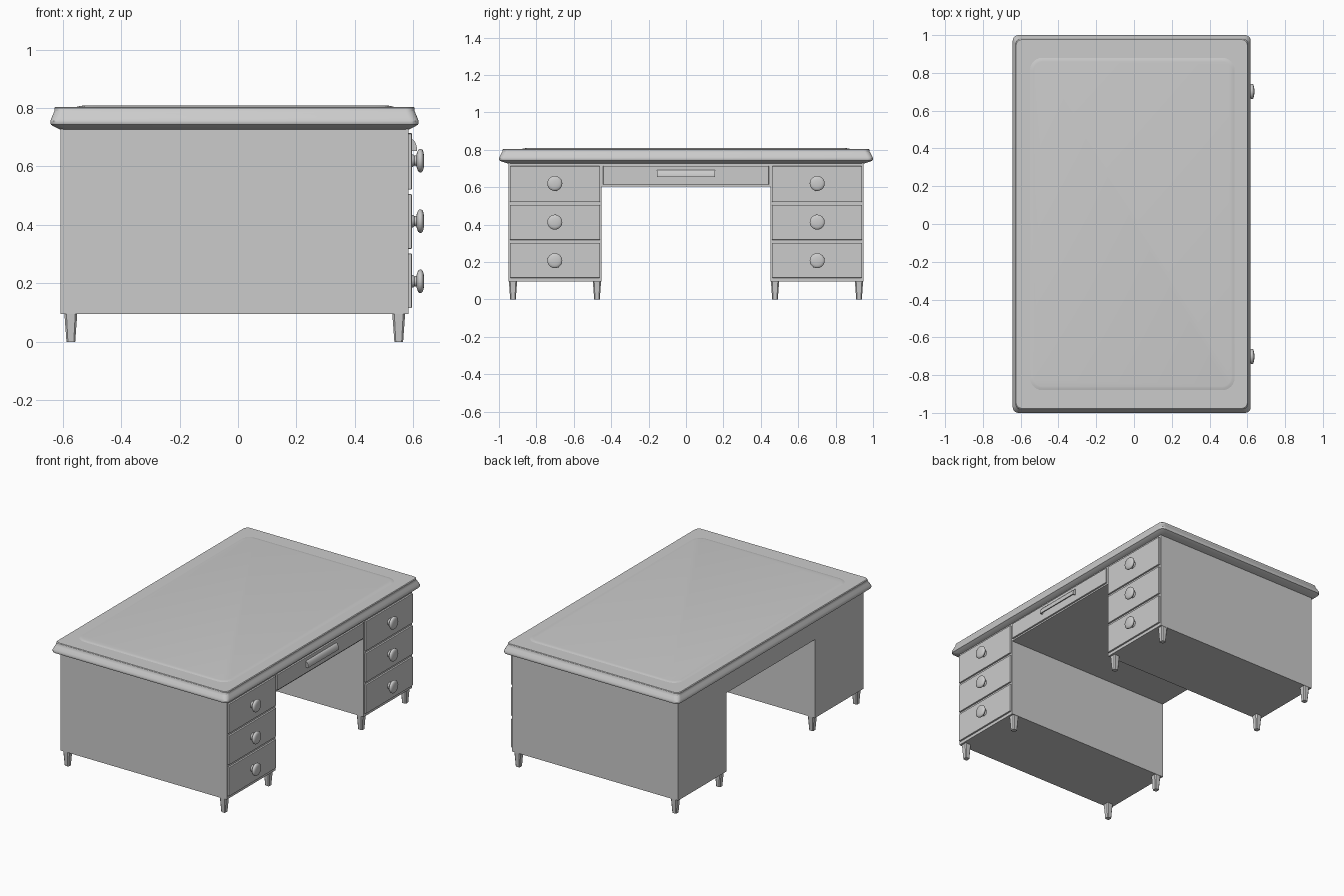
import bpy, bmesh
from math import sin, cos, pi, radians

if "Cube" in bpy.data.objects:
    bpy.data.objects.remove(bpy.data.objects["Cube"])

X0, X1 = -0.608, 0.584        # back and front faces of the carcass
CX = -0.012                   # depth centre of carcass and top


def finish(bm, name, smooth=None, bevel=0):
    bmesh.ops.recalc_face_normals(bm, faces=bm.faces)
    me = bpy.data.meshes.new(name)
    bm.to_mesh(me)
    bm.free()
    ob = bpy.data.objects.new(name, me)
    bpy.context.collection.objects.link(ob)
    if bevel:
        m = ob.modifiers.new("bevel", 'BEVEL')
        m.width, m.segments = bevel, 2
    if smooth:
        bpy.ops.object.select_all(action='DESELECT')
        ob.select_set(True)
        bpy.context.view_layer.objects.active = ob
        bpy.ops.object.shade_smooth_by_angle(angle=radians(smooth))
    return ob


def loft(name, rings, smooth=None, bevel=0):
    bm = bmesh.new()
    loops = [[bm.verts.new(p) for p in r] for r in rings]
    for a, b in zip(loops, loops[1:]):
        n = len(a)
        for i in range(n):
            j = (i + 1) % n
            bm.faces.new((a[i], a[j], b[j], b[i]))
    bm.faces.new(loops[0])
    bm.faces.new(loops[-1])
    return finish(bm, name, smooth, bevel)


def rect(cx, cy, hx, hy, z, r=0, n=6):
    if not r:
        return [(cx + a * hx, cy + b * hy, z) for a, b in ((1, 1), (-1, 1), (-1, -1), (1, -1))]
    pts = []
    for k, (a, b) in enumerate(((1, 1), (-1, 1), (-1, -1), (1, -1))):
        for i in range(n + 1):
            t = (k + i / n) * pi / 2
            pts.append((cx + a * (hx - r) + r * cos(t), cy + b * (hy - r) + r * sin(t), z))
    return pts


def box(name, x0, x1, y0, y1, z0, z1, bevel=0):
    c = ((x0 + x1) / 2, (y0 + y1) / 2, (x1 - x0) / 2, (y1 - y0) / 2)
    return loft(name, [rect(*c, z0), rect(*c, z1)], bevel=bevel)


def knob(name, y, z, n=32):
    # turned profile: (x, radius)
    prof = [(0.593, 0.022), (0.599, 0.021), (0.604, 0.017), (0.610, 0.018), (0.613, 0.028),
            (0.616, 0.036), (0.621, 0.040), (0.627, 0.040), (0.632, 0.036), (0.635, 0.027), (0.637, 0.013)]
    rings = [[(x, y + r * cos(2 * pi * i / n), z + r * sin(2 * pi * i / n)) for i in range(n)]
             for x, r in prof]
    loft(name, rings, smooth=40)


# moulded table top: (inset x, inset y, height)
edge = [(0.034, 0.048, 0.726), (0.010, 0.012, 0.738), (0.002, 0.002, 0.743), (0, 0, 0.748),
        (0, 0, 0.756), (0.004, 0.005, 0.766), (0.011, 0.014, 0.783), (0.014, 0.018, 0.789),
        (0.014, 0.020, 0.800), (0.018, 0.024, 0.804)]
loft("table_top", [rect(CX, 0, 0.63 - a, 1 - b, z, 0.03) for a, b, z in edge], smooth=30)

# softly raised writing surface
pad = [(0, 0.803), (0.006, 0.8045), (0.016, 0.807), (0.024, 0.808)]
loft("writing_surface", [rect(CX + 0.003, 0, 0.546 - d, 0.884 - d, z, 0.07 - d) for d, z in pad], smooth=40)

# pedestals with drawers, knobs and legs
for s, side in ((-1, "left"), (1, "right")):
    ya, yb = sorted((s * 0.452, s * 0.949))
    box(side + "_pedestal", X0, X1, ya, yb, 0.095, 0.73)
    for i, (z0, z1) in enumerate(((0.115, 0.302), (0.318, 0.505), (0.521, 0.712))):
        box(f"{side}_drawer_{i + 1}", X1 - 0.005, 0.595, ya + 0.008, yb - 0.008, z0, z1, 0.003)
        knob(f"{side}_knob_{i + 1}", s * 0.7015, (0.207, 0.413, 0.62)[i])
    for x, end in ((-0.572, "back"), (0.550, "front")):
        for y, pos in ((s * 0.476, "inner"), (s * 0.925, "outer")):
            loft(f"{side}_{end}_{pos}_leg",
                 [rect(x, y, 0.015, 0.015, 0, 0.005, 1), rect(x, y, 0.022, 0.022, 0.096, 0.007, 1)])

# centre section over the knee hole, with its drawer
box("centre_section", X0, X1, -0.453, 0.453, 0.603, 0.73)
box("centre_drawer", X1 - 0.005, 0.595, -0.443, 0.443, 0.613, 0.714, 0.003)

# curved pull on the centre drawer
outer = [(0.593 + 0.020 * sin(t), 0.653 + 0.040 * cos(t)) for t in [i * pi / 16 for i in range(9)]]
inner = [(0.593 + 0.014 * sin(t), 0.653 + 0.034 * cos(t)) for t in [i * pi / 16 for i in range(8, -1, -1)]]
loft("centre_pull", [[(x, y, z) for x, z in outer + inner] for y in (-0.155, 0.155)], smooth=35)
for s, side in ((-1, "left"), (1, "right")):
    loft(side + "_pull_end", [[(x, s * y, z) for x, z in outer + [(0.593, 0.653)]] for y in (0.149, 0.156)])
